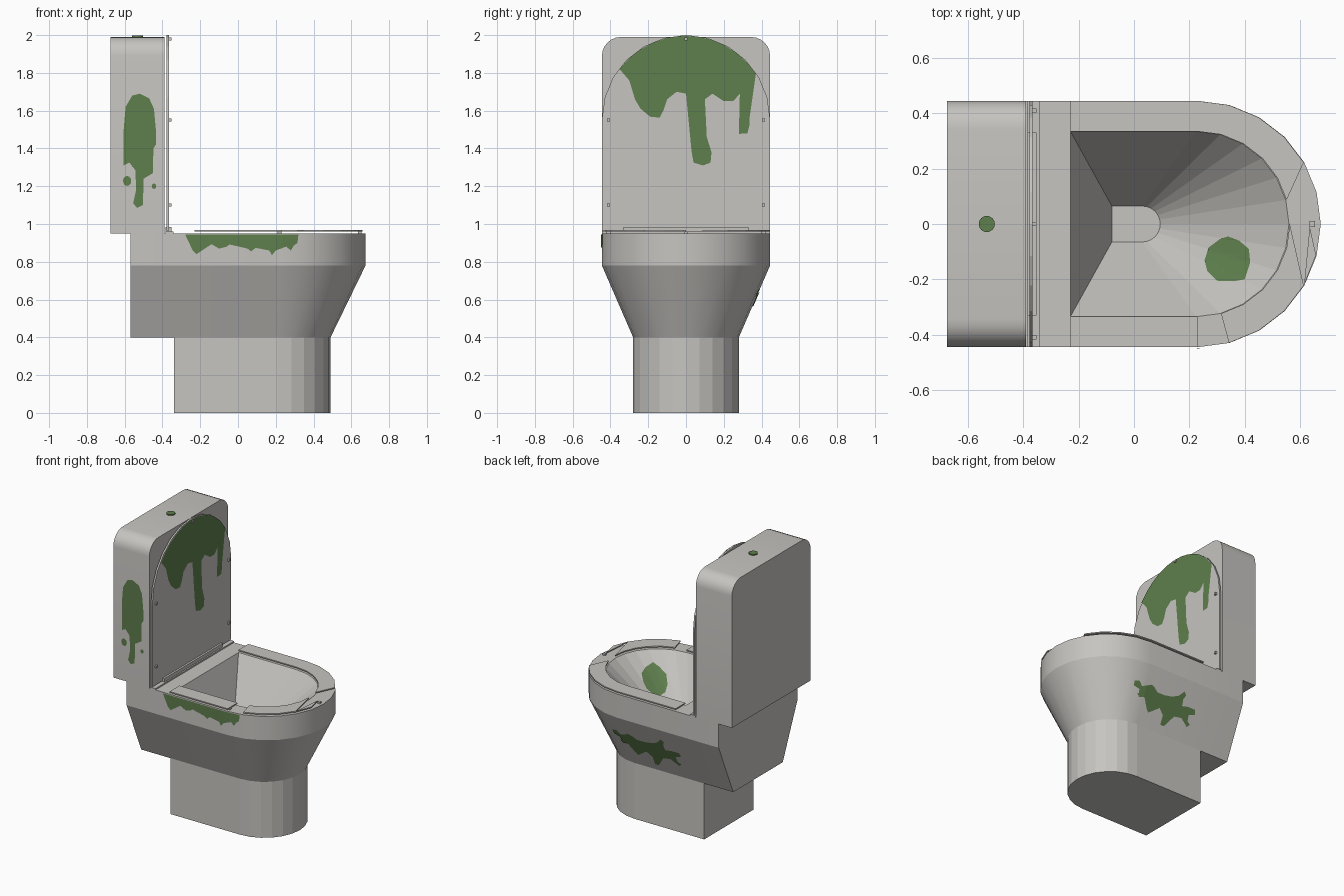
import bpy, bmesh, math
from mathutils import Vector
from mathutils.bvhtree import BVHTree

if "Cube" in bpy.data.objects:
    bpy.data.objects.remove(bpy.data.objects["Cube"])


def material(name, rgb):
    m = bpy.data.materials.new(name)
    m.diffuse_color = (*rgb, 1)
    m.use_nodes = True
    m.node_tree.nodes["Principled BSDF"].inputs["Base Color"].default_value = m.diffuse_color
    return m


GREY = material("grey_ceramic", (0.57, 0.555, 0.53))
GREEN = material("green_slime", (0.112, 0.21, 0.073))


def finish(name, bm, mat):
    me = bpy.data.meshes.new(name)
    bm.to_mesh(me)
    bm.free()
    me.materials.append(mat)
    ob = bpy.data.objects.new(name, me)
    bpy.context.collection.objects.link(ob)
    return ob


def loft(name, rings, mat=GREY, smooth=None):
    """Closed solid skinned through equal-length rings of 3D points."""
    bm = bmesh.new()
    rows = [[bm.verts.new(p) for p in r] for r in rings]
    n = len(rows[0])
    for a, b in zip(rows, rows[1:]):
        for i in range(n):
            j = (i + 1) % n
            bm.faces.new((a[i], a[j], b[j], b[i]))
    bm.faces.new(rows[0])
    bm.faces.new(rows[-1])
    bmesh.ops.recalc_face_normals(bm, faces=bm.faces)
    ob = finish(name, bm, mat)
    if smooth:
        bpy.ops.object.select_all(action='DESELECT')
        ob.select_set(True)
        bpy.context.view_layer.objects.active = ob
        bpy.ops.object.shade_smooth_by_angle(angle=math.radians(smooth))
    return ob


def slab(name, pts, z0, z1, mat=GREY):
    return loft(name, [[(x, y, z) for x, y in pts] for z in (z0, z1)], mat)


def box(name, x0, x1, y0, y1, z0, z1):
    return slab(name, [(x0, y0), (x1, y0), (x1, y1), (x0, y1)], z0, z1)


def arc(c, r, a0, a1, step=15):
    n = max(1, round(abs(a1 - a0) / step))
    angs = [math.radians(a0 + (a1 - a0) * i / n) for i in range(n + 1)]
    return [(c + r * math.cos(a), r * math.sin(a)) for a in angs]


def d_shape(x0, c, r):
    return [(x0, -r)] + arc(c, r, -90, 90) + [(x0, r)]


def d_ring(x0, c, r, z):
    return [(x, y, z) for x, y in d_shape(x0, c, r)]


def stain(name, pts, axis, sign, target, grid=0.04):
    """Flat outline cut into a grid and dropped along an axis onto a target."""
    u, v = [i for i in range(3) if i != axis]
    n = Vector((0, 0, 0))
    n[axis] = sign
    bm = bmesh.new()
    verts = []
    for a, b in pts:
        p = Vector((0, 0, 0))
        p[u], p[v], p[axis] = a, b, 3 * sign
        verts.append(bm.verts.new(p))
    bm.faces.new(verts)
    bmesh.ops.triangulate(bm, faces=bm.faces[:])
    for k, col in ((u, 0), (v, 1)):
        lo, hi = min(p[col] for p in pts), max(p[col] for p in pts)
        d = Vector((0, 0, 0))
        d[k] = 1
        for i in range(1, int((hi - lo) / grid) + 1):
            geom = bm.verts[:] + bm.edges[:] + bm.faces[:]
            bmesh.ops.bisect_plane(bm, geom=geom, plane_co=d * (lo + i * grid), plane_no=d)
    bmesh.ops.triangulate(bm, faces=bm.faces[:])
    bm.normal_update()
    for f in bm.faces:
        if f.normal.dot(n) < 0:
            f.normal_flip()
    me = target.data
    tree = BVHTree.FromPolygons([w.co for w in me.vertices], [p.vertices[:] for p in me.polygons])
    lost = []
    for w in bm.verts:
        hit = tree.ray_cast(w.co, -n)[0]
        if hit is None:
            lost.append(w)
        else:
            w.co = hit + n * 0.005
    bmesh.ops.delete(bm, geom=lost, context='VERTS')
    bm.normal_update()
    return finish(name, bm, GREEN)


# Pedestal and hollow bowl
slab("pedestal", d_shape(-0.34, 0.21, 0.28), 0, 0.4)
bowl = loft("bowl", [d_ring(-0.57, 0.21, 0.28, 0.4), d_ring(-0.57, 0.23, 0.445, 0.78),
                     d_ring(-0.57, 0.23, 0.445, 0.95), d_ring(-0.23, 0.225, 0.335, 0.95),
                     d_ring(-0.08, 0.03, 0.065, 0.55)], smooth=20)
ring_n = len(d_shape(0, 0, 1))
for p in bowl.data.polygons:          # faceted basin inside
    if 3 * ring_n <= p.index < 4 * ring_n:
        p.use_smooth = False

# Tank with rounded top corners, and its button
corner = [(0.345 + 0.1 * math.cos(math.radians(a)), 1.89 + 0.1 * math.sin(math.radians(a)))
          for a in range(0, 91, 15)]
profile = [(0.445, 0.95)] + corner + [(-y, z) for y, z in corner[::-1]] + [(-0.445, 0.95)]
tank = loft("tank", [[(x, y, z) for y, z in profile] for x in (-0.675, -0.39)], smooth=30)
slab("flush_button", arc(-0.532, 0.029, 0, 345), 1.985, 1.997, GREEN)

# Raised lid, hinge and lid bumpers
lid = loft("lid", [[(x, y, z) for z, y in d_shape(0.965, 1.555, 0.445)] for x in (-0.378, -0.366)])
box("hinge_strip", -0.385, -0.342, -0.445, 0.445, 0.95, 0.96)
box("hinge_bar", -0.385, -0.352, -0.33, 0.33, 0.96, 0.985)
for i, (y, z) in enumerate([(-.41, 1.1), (.41, 1.1), (-.41, 1.55), (.41, 1.55), (0, 1.98)]):
    box(f"lid_bumper_{i}", -0.367, -0.353, y - .008, y + .008, z - .008, z + .008)

# Broken seat pieces and their bumpers
C, RI, RO = 0.228, 0.335, 0.445
pieces = {
    "seat_left": [(-.23, RI)] + arc(C, RI, 90, 15) + arc(C, RO, 30, 90) + [(-.23, RO)],
    "seat_right": [(-.23, -RO), (.23, -RO), (.23, -RI), (-.23, -RI)],
    "seat_front": arc(C, RI, -75, 0) + arc(C, RO, -30, -75),
    "seat_shard": [(.635, -.01), (.615, -.22), (.658, -.112)],
}
for name, pts in pieces.items():
    slab(name, pts, 0.961, 0.969)
for i, (x, y) in enumerate([(.22, -.41), (.22, .41), (.645, 0)]):
    box(f"seat_bumper_{i}", x - .01, x + .01, y - .01, y + .01, 0.95, 0.961)

# Slime running down the lid
top = [(y, z) for z, y in arc(1.555, 0.441, -53, 57, 10)]
stain("lid_slime", top + [
    (.345, 1.72), (.34, 1.63), (.335, 1.52), (.325, 1.48), (.28, 1.477), (.28, 1.55), (.297, 1.64),
    (.285, 1.69), (.25, 1.65), (.2, 1.65), (.14, 1.69), (.1, 1.66), (.09, 1.53), (.11, 1.46),
    (.135, 1.38), (.13, 1.325), (.09, 1.31), (.04, 1.325), (.03, 1.38), (.055, 1.47), (.065, 1.57),
    (.05, 1.65), (0, 1.69), (-.05, 1.7), (-.1, 1.66), (-.12, 1.6), (-.14, 1.563), (-.19, 1.568),
    (-.24, 1.61), (-.27, 1.66), (-.3, 1.76)], 0, 1, lid)

# Splashes on the tank side
stain("tank_slime", [
    (-.56, 1.68), (-.52, 1.69), (-.47, 1.665), (-.445, 1.61), (-.435, 1.5), (-.435, 1.42),
    (-.46, 1.38), (-.45, 1.27), (-.5, 1.24), (-.515, 1.2), (-.503, 1.1), (-.535, 1.085),
    (-.555, 1.11), (-.535, 1.2), (-.54, 1.28), (-.575, 1.325), (-.605, 1.31), (-.605, 1.5),
    (-.595, 1.62)], 1, -1, tank)
for i, (x, z, r) in enumerate([(-.587, 1.228, .022), (-.445, 1.2, .012)]):
    stain(f"tank_drop_{i}", [(x + a, z + 1.2 * b) for a, b in arc(0, r, 0, 330, 30)], 1, -1, tank)

# Drips over the rim
stain("rim_slime", [
    (-.28, .945), (-.26, .91), (-.235, .895), (-.24, .86), (-.22, .84), (-.21, .87), (-.17, .875),
    (-.14, .893), (-.1, .87), (-.06, .88), (-.03, .92), (0, .93), (.03, .9), (.05, .87), (.07, .855),
    (.1, .88), (.13, .88), (.165, .86), (.18, .835), (.2, .86), (.23, .9), (.255, .88), (.28, .86),
    (.295, .885), (.315, .9), (.32, .945)], 1, -1, bowl)

# Splat under the bowl on the far side
stain("bowl_splat", [
    (.31, .62), (.315, .65), (.28, .66), (.25, .63), (.21, .63), (.18, .66), (.15, .65), (.12, .63),
    (.06, .63), (.0, .64), (-.05, .66), (-.09, .7), (-.11, .68), (-.08, .63), (-.1, .61), (-.15, .62),
    (-.21, .62), (-.22, .59), (-.17, .575), (-.15, .55), (-.2, .52), (-.18, .5), (-.12, .54),
    (-.06, .53), (-.02, .5), (0, .45), (.03, .45), (.03, .51), (.07, .545), (.12, .52), (.15, .49),
    (.17, .51), (.16, .56), (.21, .57), (.25, .56), (.27, .58), (.23, .6)], 1, 1, bowl)

# Blob inside the basin
stain("basin_slime", [
    (.255, -.13), (.27, -.085), (.31, -.055), (.34, -.045), (.38, -.06), (.415, -.09), (.42, -.14),
    (.4, -.2), (.36, -.207), (.3, -.205), (.265, -.17)], 2, 1, bowl, 0.025)
